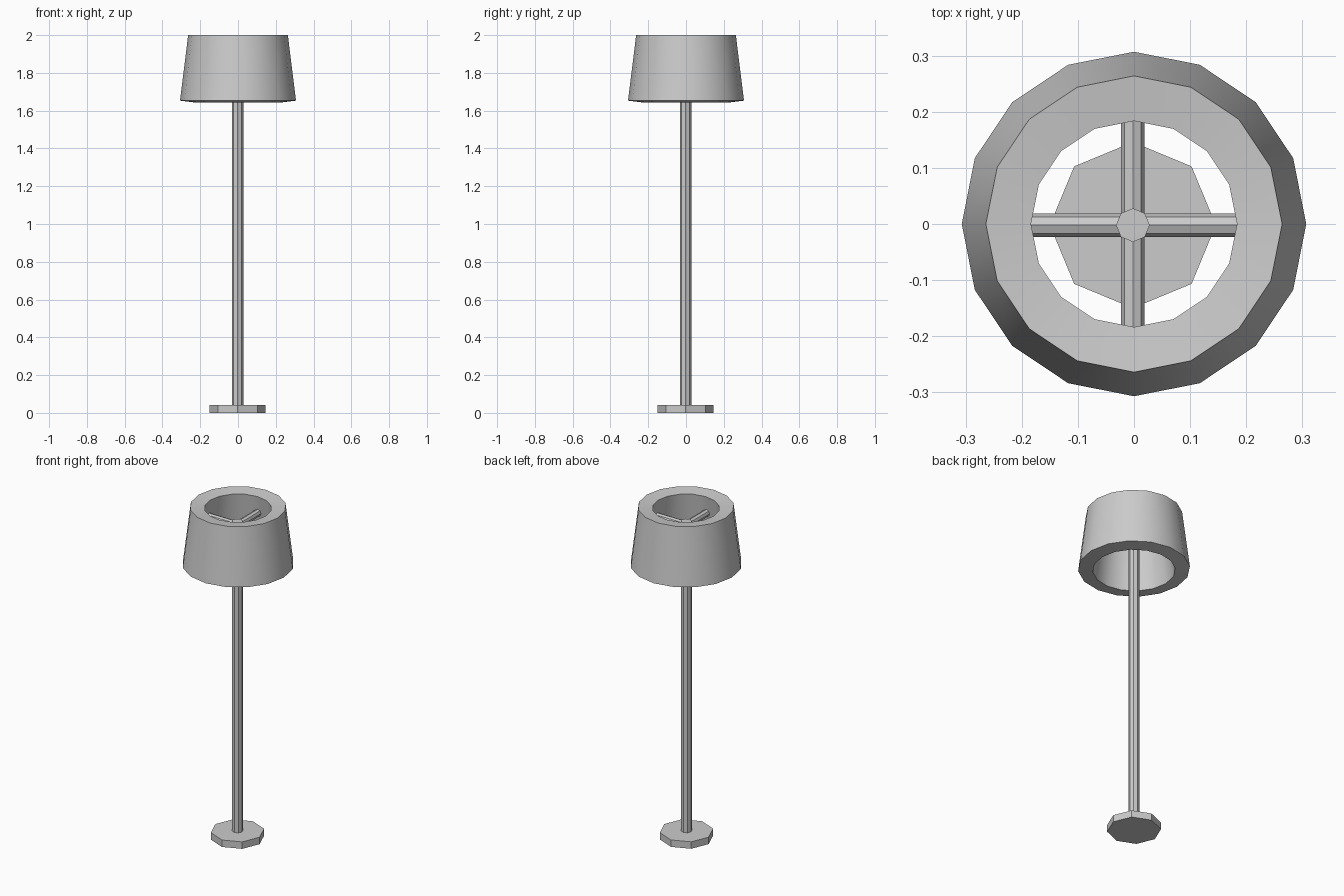
import bpy
from math import pi

if "Cube" in bpy.data.objects:
    bpy.data.objects.remove(bpy.data.objects["Cube"])


def cylinder(name, sides, radius, depth, loc, rot=(0, 0, 0)):
    bpy.ops.mesh.primitive_cylinder_add(vertices=sides, radius=radius, depth=depth,
                                        location=loc, rotation=rot)
    ob = bpy.context.object
    ob.name = name
    return ob


# Octagonal foot and pole
OFF = -0.002
BASE_H, POLE_TOP = 0.042, 1.912
cylinder("base", 8, 0.148, BASE_H, (OFF, OFF, BASE_H / 2))
cylinder("pole", 8, 0.03, POLE_TOP - 0.02, (OFF, OFF, (POLE_TOP + 0.02) / 2))

# Two crossed bars that carry the shade
ARM_Z = 1.888
cylinder("shade_bar_x", 8, 0.021, 0.40, (0, OFF, ARM_Z), (0, pi / 2, 0))
cylinder("shade_bar_y", 8, 0.021, 0.40, (OFF, 0, ARM_Z), (pi / 2, 0, 0))

# Thick tapered shade, open at top and bottom
SHADE_BOTTOM, SHADE_TOP = 1.653, 2.0
bpy.ops.mesh.primitive_cone_add(vertices=16, radius1=0.307, radius2=0.264,
                                depth=SHADE_TOP - SHADE_BOTTOM, end_fill_type='NOTHING',
                                location=(0, 0, (SHADE_BOTTOM + SHADE_TOP) / 2))
shade = bpy.context.object
shade.name = "lampshade"
wall = shade.modifiers.new("wall", 'SOLIDIFY')
wall.thickness = 0.081
wall.offset = -1
bpy.ops.object.modifier_apply(modifier=wall.name)
bpy.ops.object.shade_smooth_by_angle(angle=pi / 6)
